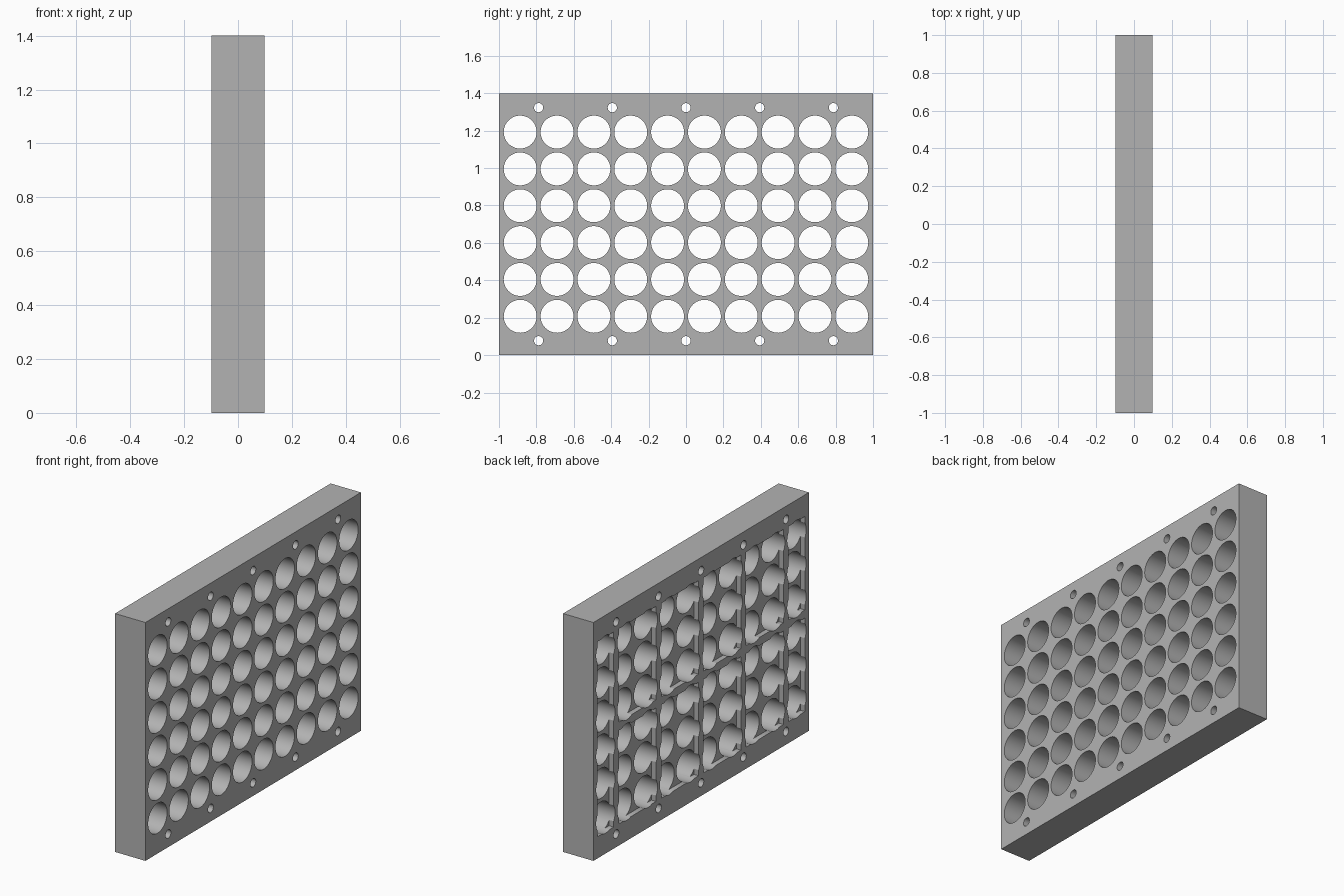
import bpy, bmesh
from math import radians
from mathutils import Matrix, Vector

cube = bpy.data.objects.get("Cube")
if cube:
    bpy.data.objects.remove(cube, do_unlink=True)

# Overall sizes
THICK, LENGTH, HEIGHT = 0.197, 2.0, 1.4
BACK = -THICK / 2
MID = HEIGHT / 2
PITCH = 0.197
RIB = 0.048
POCKET_DEPTH = 0.03

grey = bpy.data.materials.new("plain grey")
grey.use_nodes = True
colour = (0.45, 0.45, 0.45, 1)
grey.diffuse_color = colour
grey.node_tree.nodes["Principled BSDF"].inputs["Base Color"].default_value = colour


def add_box(bm, low, high):
    low, high = Vector(low), Vector(high)
    place = Matrix.Translation((low + high) / 2) @ Matrix.Diagonal((*(high - low), 1))
    bmesh.ops.create_cube(bm, size=1, matrix=place)


def add_bore(bm, y, z, radius, sides):
    place = Matrix.Translation((0, y, z)) @ Matrix.Rotation(radians(90), 4, "Y")
    bmesh.ops.create_cone(bm, cap_ends=True, segments=sides, radius1=radius,
                          radius2=radius, depth=THICK * 2, matrix=place)


def make_object(name, bm):
    mesh = bpy.data.meshes.new(name)
    bm.to_mesh(mesh)
    bm.free()
    mesh.materials.append(grey)
    obj = bpy.data.objects.new(name, mesh)
    bpy.context.collection.objects.link(obj)
    return obj


# Solid block
bm = bmesh.new()
add_box(bm, (BACK, -LENGTH / 2, 0), (-BACK, LENGTH / 2, HEIGHT))
holder = make_object("cell_holder_block", bm)

# Grid of large round bores, plus small screw holes along top and bottom
bm = bmesh.new()
for col in range(10):
    for row in range(6):
        add_bore(bm, (col - 4.5) * PITCH, MID + (row - 2.5) * PITCH, 0.088, 64)
for col in range(-2, 3):
    for side in (-1, 1):
        add_bore(bm, col * 2 * PITCH, MID + side * 0.623, 0.0246, 32)
bores = make_object("bore_cutter", bm)

# Shallow pockets on the rear face, divided by ribs
bm = bmesh.new()
ribs = [i * 2 * PITCH for i in range(-2, 3)]
starts = [-0.963] + [y + RIB / 2 for y in ribs]
ends = [y - RIB / 2 for y in ribs] + [0.963]
bottom, top = MID - 0.573, MID + 0.573
for i, (y0, y1) in enumerate(zip(starts, ends)):
    # The last pocket runs full height without the cross rib
    spans = [(bottom, top)] if i == len(ribs) else [
        (bottom, MID - RIB / 2), (MID + RIB / 2, top)]
    for z0, z1 in spans:
        add_box(bm, (BACK - 0.1, y0, z0), (BACK + POCKET_DEPTH, y1, z1))
pockets = make_object("pocket_cutter", bm)

# Cut everything and tidy up
bpy.ops.object.select_all(action="DESELECT")
holder.select_set(True)
bpy.context.view_layer.objects.active = holder
for cutter in (bores, pockets):
    cutter.hide_render = True
    cut = holder.modifiers.new("cut", "BOOLEAN")
    cut.operation, cut.solver, cut.object = "DIFFERENCE", "EXACT", cutter
    bpy.ops.object.modifier_apply(modifier=cut.name)
    bpy.data.objects.remove(cutter, do_unlink=True)
bpy.ops.object.shade_smooth_by_angle(angle=radians(30))
